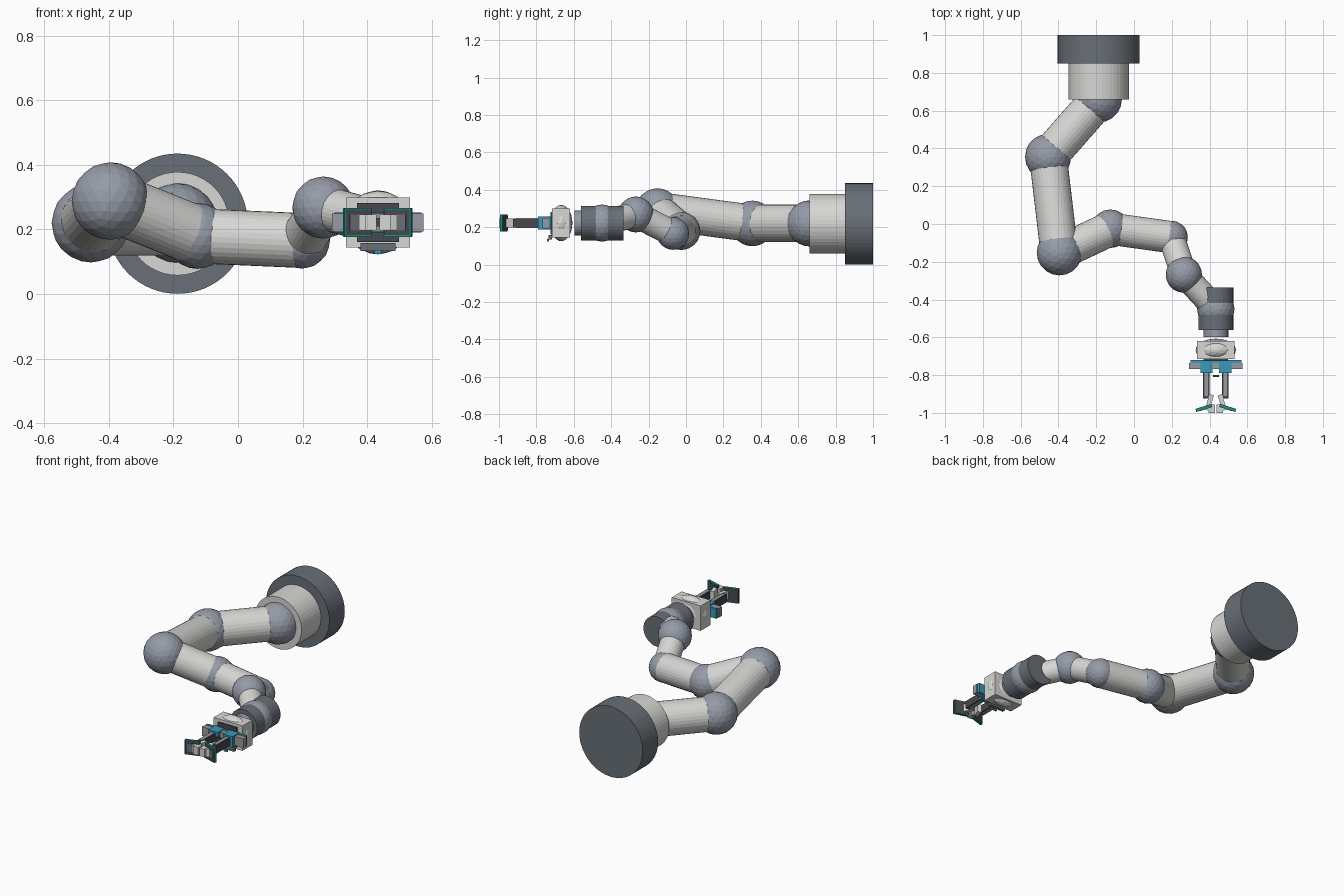
import bpy, bmesh, math
from mathutils import Vector, Matrix

cube = bpy.data.objects.get("Cube")
if cube:
    bpy.data.objects.remove(cube, do_unlink=True)


def material(name, rgb):
    m = bpy.data.materials.new(name)
    m.use_nodes = True
    m.diffuse_color = (*rgb, 1)
    bsdf = next(n for n in m.node_tree.nodes if n.type == 'BSDF_PRINCIPLED')
    bsdf.inputs["Base Color"].default_value = (*rgb, 1)
    return m


LIGHT = material("light grey", (0.68, 0.68, 0.66))
JOINT = material("joint grey", (0.30, 0.33, 0.39))
DARK = material("dark grey", (0.14, 0.16, 0.185))
METAL = material("slider grey", (0.32, 0.33, 0.36))
BLACK = material("charcoal", (0.06, 0.065, 0.075))
TEAL = material("blue teal", (0.04, 0.32, 0.48))
GREEN = material("green trim", (0.01, 0.27, 0.22))


def finish(name, bm, mat):
    bmesh.ops.recalc_face_normals(bm, faces=bm.faces)
    me = bpy.data.meshes.new(name)
    bm.to_mesh(me)
    bm.free()
    me.materials.append(mat)
    ob = bpy.data.objects.new(name, me)
    bpy.context.collection.objects.link(ob)
    return ob


def tube(name, a, b, r, mat, sides=32):
    a, b = Vector(a), Vector(b)
    d = b - a
    rot = d.to_track_quat('Z', 'Y').to_matrix().to_4x4()
    bm = bmesh.new()
    bmesh.ops.create_cone(bm, cap_ends=True, segments=sides, radius1=r, radius2=r,
                          depth=d.length, matrix=Matrix.Translation((a + b) / 2) @ rot)
    return finish(name, bm, mat)


def ball(name, c, radii, mat):
    bm = bmesh.new()
    bmesh.ops.create_icosphere(bm, subdivisions=3, radius=1,
                               matrix=Matrix.Translation(c) @ Matrix.Diagonal((*radii, 1)))
    return finish(name, bm, mat)


def box(name, c, size, mat, turn=0):
    bm = bmesh.new()
    m = Matrix.Translation(c) @ Matrix.Rotation(turn, 4, 'Z') @ Matrix.Diagonal((*size, 1))
    bmesh.ops.create_cube(bm, size=1, matrix=m)
    return finish(name, bm, mat)


# Round mounting base
BX, BZ = -0.187, 0.218
tube("base_disc", (BX, 1, BZ), (BX, 0.85, BZ), 0.217, DARK, 64)
tube("base_collar", (BX, 0.85, BZ), (BX, 0.66, BZ), 0.16, LIGHT, 48)

# Ball joints: centre and radius
joints = [
    ("shoulder", (BX, 0.66, 0.22), 0.123),
    ("upper", (-0.455, 0.355, 0.22), 0.122),
    ("elbow", (-0.395, -0.152, 0.288), 0.12),
    ("fore", (-0.125, -0.025, 0.18), 0.102),
    ("lower", (0.198, -0.07, 0.166), 0.087),
    ("swivel", (0.264, -0.268, 0.268), 0.096),
    ("wrist", (0.433, -0.45, 0.222), 0.099),
]
for name, c, r in joints:
    ball(name + "_joint", c, (r, r, r), JOINT)

# Links between neighbouring joints
for (n, a, _), (_, b, _), r in zip(joints, joints[1:], (0.1, 0.1, 0.092, 0.085, 0.07, 0.068)):
    tube(n + "_link", a, b, r, LIGHT)

# Wrist housing and neck
GX, GZ = 0.433, 0.222
tube("wrist_housing", (GX, -0.335, GZ), (GX, -0.562, GZ), 0.0925, DARK)
tube("wrist_neck", (GX, -0.56, GZ), (GX, -0.597, GZ), 0.066, JOINT)

# Gripper body with a rounded core showing through the box
box("gripper_body", (GX, -0.668, GZ), (0.198, 0.095, 0.154), LIGHT)
ball("gripper_core", (GX, -0.667, GZ), (0.107, 0.06, 0.097), LIGHT)
box("gripper_back_plate", (GX, -0.718, GZ), (0.13, 0.012, 0.12), BLACK)
box("sensor_bracket", (GX, -0.725, 0.146), (0.108, 0.018, 0.024), DARK)
box("sensor_lens", (GX, -0.738, 0.13), (0.022, 0.01, 0.012), TEAL)
box("centre_stop", (GX, -0.805, GZ), (0.032, 0.012, 0.026), BLACK)

# Slider rail
box("rail_strip", (GX, -0.729, GZ), (0.27, 0.016, 0.062), TEAL)
box("rail_slider", (GX, -0.752, GZ), (0.284, 0.032, 0.056), METAL)

# Mirrored fingers
for side, s in (("left", 1), ("right", -1)):
    def at(x, y, z=GZ):
        return (GX + s * x, y, z)

    box(side + "_carriage", at(0.05, -0.755), (0.064, 0.07, 0.068), TEAL)
    box(side + "_finger_bar", at(0.05, -0.855), (0.034, 0.14, 0.046), BLACK)
    box(side + "_finger_cover", at(0.05, -0.85), (0.02, 0.12, 0.052), METAL)
    box(side + "_finger_tip", at(0.034, -0.945), (0.024, 0.085, 0.05), LIGHT, s * 0.3)
    # Flared pad with green trim along its edges
    tilt = -s * 0.3
    box(side + "_pad", at(0.062, -0.972), (0.086, 0.014, 0.08), BLACK, tilt)
    box(side + "_pad_inlay", at(0.064, -0.978), (0.05, 0.012, 0.05), DARK, tilt)
    for dz in (-0.042, 0.042):
        box(side + "_pad_trim", at(0.062, -0.974, GZ + dz), (0.088, 0.016, 0.005), GREEN, tilt)
    box(side + "_pad_end_trim", at(0.103, -0.987), (0.005, 0.016, 0.086), GREEN, tilt)
    box(side + "_pad_tooth", at(0.022, -0.978), (0.034, 0.044, 0.05), LIGHT)
